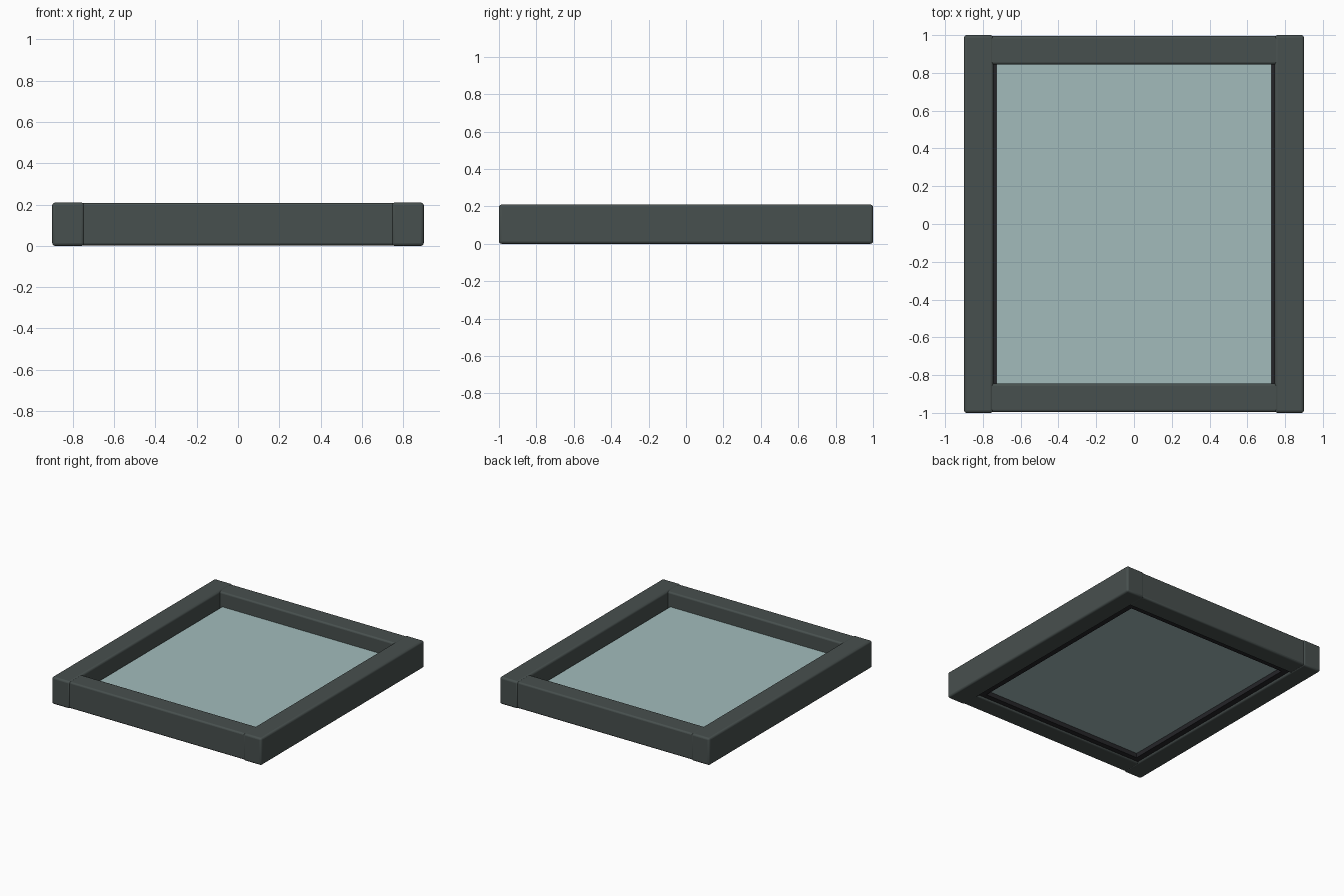
import bpy

default = bpy.data.objects.get("Cube")
if default:
    bpy.data.objects.remove(default, do_unlink=True)


def material(name, colour):
    mat = bpy.data.materials.new(name)
    mat.use_nodes = True
    mat.diffuse_color = (*colour, 1)
    mat.node_tree.nodes["Principled BSDF"].inputs["Base Color"].default_value = (*colour, 1)
    return mat


frame_mat = material("dark grey frame", (0.064, 0.08, 0.077))
glass_mat = material("pale teal glass", (0.36, 0.50, 0.50))
seal_mat = material("black seal", (0.018, 0.018, 0.021))


def box(name, low, high, mat, bevel=0.0):
    """Box between two corners, with optional rounded edges."""
    bpy.ops.mesh.primitive_cube_add(
        size=1, location=[(a + b) / 2 for a, b in zip(low, high)])
    ob = bpy.context.object
    ob.name = name
    ob.scale = [b - a for a, b in zip(low, high)]
    bpy.ops.object.transform_apply(location=False, rotation=False, scale=True)
    ob.data.materials.append(mat)
    if bevel:
        mod = ob.modifiers.new("rounded edges", "BEVEL")
        mod.width = bevel
        mod.segments = 3
        bpy.ops.object.shade_smooth_by_angle()
    return ob


def pair(name, sides, axis, low, high, mat, bevel=0.0):
    """Box on the positive side of an axis, and its mirror image."""
    box(f"{sides[0]}_{name}", low, high, mat, bevel)
    low, high = list(low), list(high)
    low[axis], high[axis] = -high[axis], -low[axis]
    box(f"{sides[1]}_{name}", low, high, mat, bevel)


X_SIDES, Y_SIDES = ("left", "right"), ("back", "front")
HEIGHT = 0.21

# Frame: full-length stiles with slightly slimmer rails between them
pair("stile", X_SIDES, 0, (0.745, -1, 0), (0.9, 1, HEIGHT), frame_mat, 0.014)
pair("rail", Y_SIDES, 1, (-0.77, 0.845, 0.003), (0.77, 0.995, HEIGHT - 0.003),
     frame_mat, 0.012)

# Seal: a lip under the edge of the glass
pair("side_seal", X_SIDES, 0, (0.70, -0.85, 0.015), (0.75, 0.85, 0.05), seal_mat)
pair("end_seal", Y_SIDES, 1, (-0.70, 0.805, 0.015), (0.70, 0.85, 0.05), seal_mat)

# Glass pane resting on the seal
box("glass_pane", (-0.727, -0.85, 0.05), (0.727, 0.85, 0.095), glass_mat)
